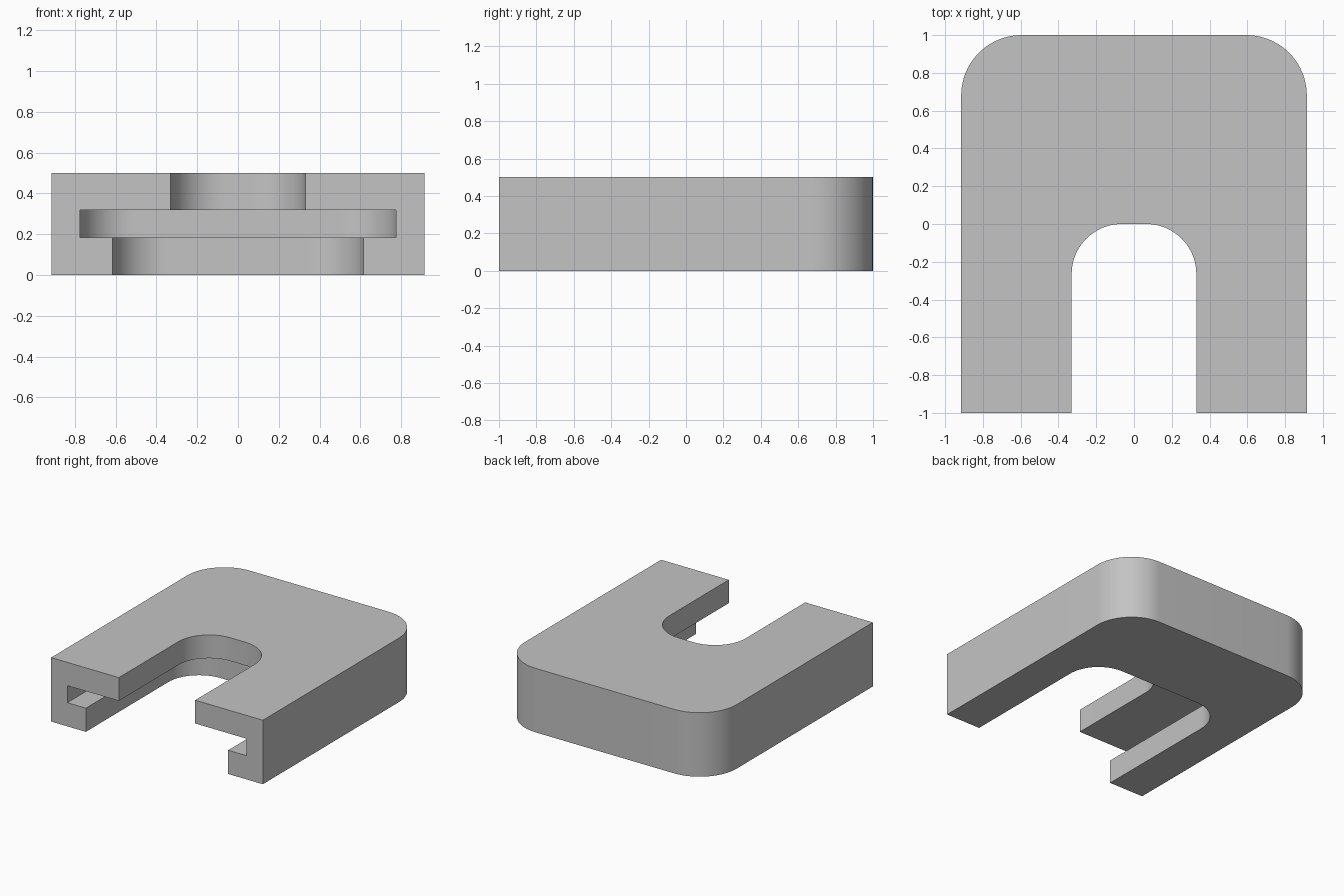
import bpy, bmesh, math

cube = bpy.data.objects.get("Cube")
if cube:
    bpy.data.objects.remove(cube, do_unlink=True)

GREY = (0.55, 0.55, 0.55, 1.0)
mat = bpy.data.materials.new("plain grey")
mat.use_nodes = True
mat.diffuse_color = GREY
mat.node_tree.nodes["Principled BSDF"].inputs["Base Color"].default_value = GREY


def rounded_slab(name, half_width, front, back, radius, bottom, top, steps=20):
    """Upright slab with a square front and two rounded back corners."""
    outline = [(-half_width, front), (half_width, front)]
    for side, start in ((1, 0), (-1, math.pi / 2)):
        for i in range(steps + 1):
            a = start + math.pi / 2 * i / steps
            outline.append((side * (half_width - radius) + radius * math.cos(a),
                            back - radius + radius * math.sin(a)))
    bm = bmesh.new()
    face = bm.faces.new([bm.verts.new((x, y, bottom)) for x, y in outline])
    new = bmesh.ops.extrude_face_region(bm, geom=[face])["geom"]
    bmesh.ops.translate(bm, vec=(0, 0, top - bottom),
                        verts=[v for v in new if isinstance(v, bmesh.types.BMVert)])
    bmesh.ops.recalc_face_normals(bm, faces=bm.faces)
    mesh = bpy.data.meshes.new(name)
    bm.to_mesh(mesh)
    bm.free()
    mesh.materials.append(mat)
    obj = bpy.data.objects.new(name, mesh)
    bpy.context.collection.objects.link(obj)
    return obj


# Main block with rounded back corners
body = rounded_slab("slotted_block", 0.915, -1, 1, 0.32, 0, 0.5)
bpy.ops.object.select_all(action='DESELECT')
body.select_set(True)
bpy.context.view_layer.objects.active = body

# Stepped slot: wide mouth below, undercut groove, narrow opening above
slots = (("lower_slot", 0.615, 0.285, -0.1, 0.25),
         ("groove", 0.775, 0.445, 0.185, 0.318),
         ("upper_slot", 0.33, 0.0, 0.25, 0.6))
for name, half_width, back, bottom, top in slots:
    cutter = rounded_slab(name, half_width, -1.2, back, 0.265, bottom, top)
    cutter.hide_render = True
    mod = body.modifiers.new(name, 'BOOLEAN')
    mod.operation = 'DIFFERENCE'
    mod.solver = 'EXACT'
    mod.object = cutter
    bpy.ops.object.modifier_apply(modifier=mod.name)
    bpy.data.objects.remove(cutter, do_unlink=True)

bpy.ops.object.shade_smooth_by_angle(angle=math.radians(30))
